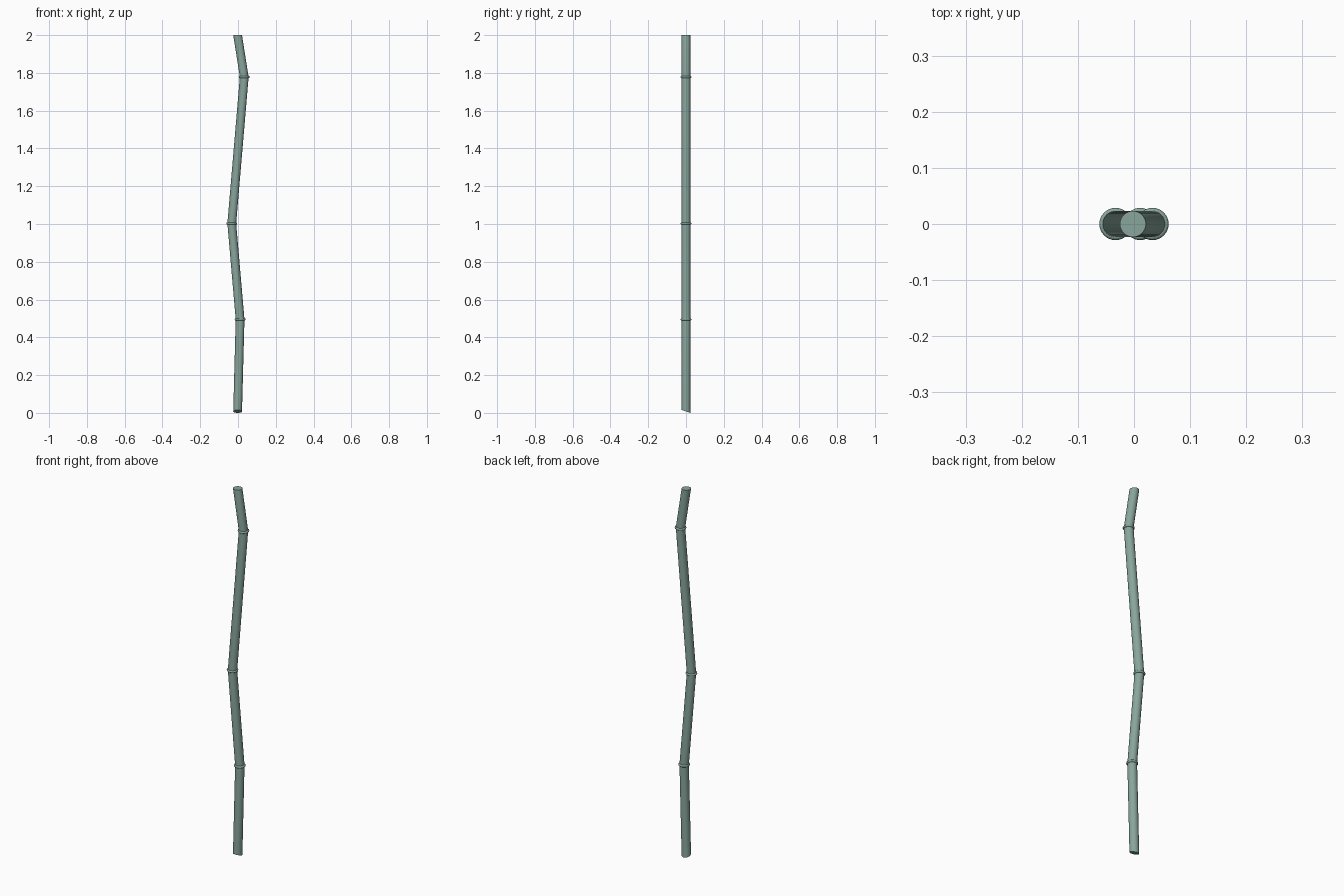
import bpy, bmesh, math

if "Cube" in bpy.data.objects:
    bpy.data.objects.remove(bpy.data.objects["Cube"])

SIDES = 32
R = 0.0232
# centre line of the cane: (x, z)
PATH = [(-0.002, 0.0), (0.011, 0.495), (-0.033, 1.003), (0.033, 1.778), (-0.002, 2.0)]


def finish(name, bm):
    bmesh.ops.recalc_face_normals(bm, faces=bm.faces)
    mesh = bpy.data.meshes.new(name)
    bm.to_mesh(mesh)
    bm.free()
    ob = bpy.data.objects.new(name, mesh)
    bpy.context.collection.objects.link(ob)
    mat = bpy.data.materials.get("cane_green") or bpy.data.materials.new("cane_green")
    mat.diffuse_color = (0.25, 0.38, 0.33, 1)
    mat.use_nodes = True
    mat.node_tree.nodes["Principled BSDF"].inputs["Base Color"].default_value = mat.diffuse_color
    mesh.materials.append(mat)
    bpy.context.view_layer.objects.active = ob
    ob.select_set(True)
    bpy.ops.object.shade_smooth_by_angle(angle=math.radians(30))
    ob.select_set(False)
    return ob


# cane: mitred tube with a slanted cut at the foot
bm = bmesh.new()
rings = []
for i, (x, z) in enumerate(PATH):
    ring = []
    for k in range(SIDES):
        a = 2 * math.pi * k / SIDES
        y = R * math.sin(a)
        dz = (R - y) * 0.33 if i == 0 else 0
        ring.append(bm.verts.new((x + R * math.cos(a), y, z + dz)))
    rings.append(ring)
for lo, hi in zip(rings, rings[1:]):
    for k in range(SIDES):
        n = (k + 1) % SIDES
        bm.faces.new((lo[k], lo[n], hi[n], hi[k]))
bm.faces.new(rings[0][::-1])
bm.faces.new(rings[-1])
finish("cane", bm)

# raised rings at the joints
for j, (x, z) in enumerate(PATH[1:-1]):
    bpy.ops.mesh.primitive_torus_add(major_segments=SIDES, minor_segments=12,
                                     major_radius=R - 0.0005, minor_radius=0.006,
                                     location=(x, 0, z))
    ob = bpy.context.object
    ob.name = f"joint_ring_{j + 1}"
    ob.data.materials.append(bpy.data.materials["cane_green"])
    bpy.ops.object.shade_smooth_by_angle(angle=math.radians(40))
    ob.select_set(False)
